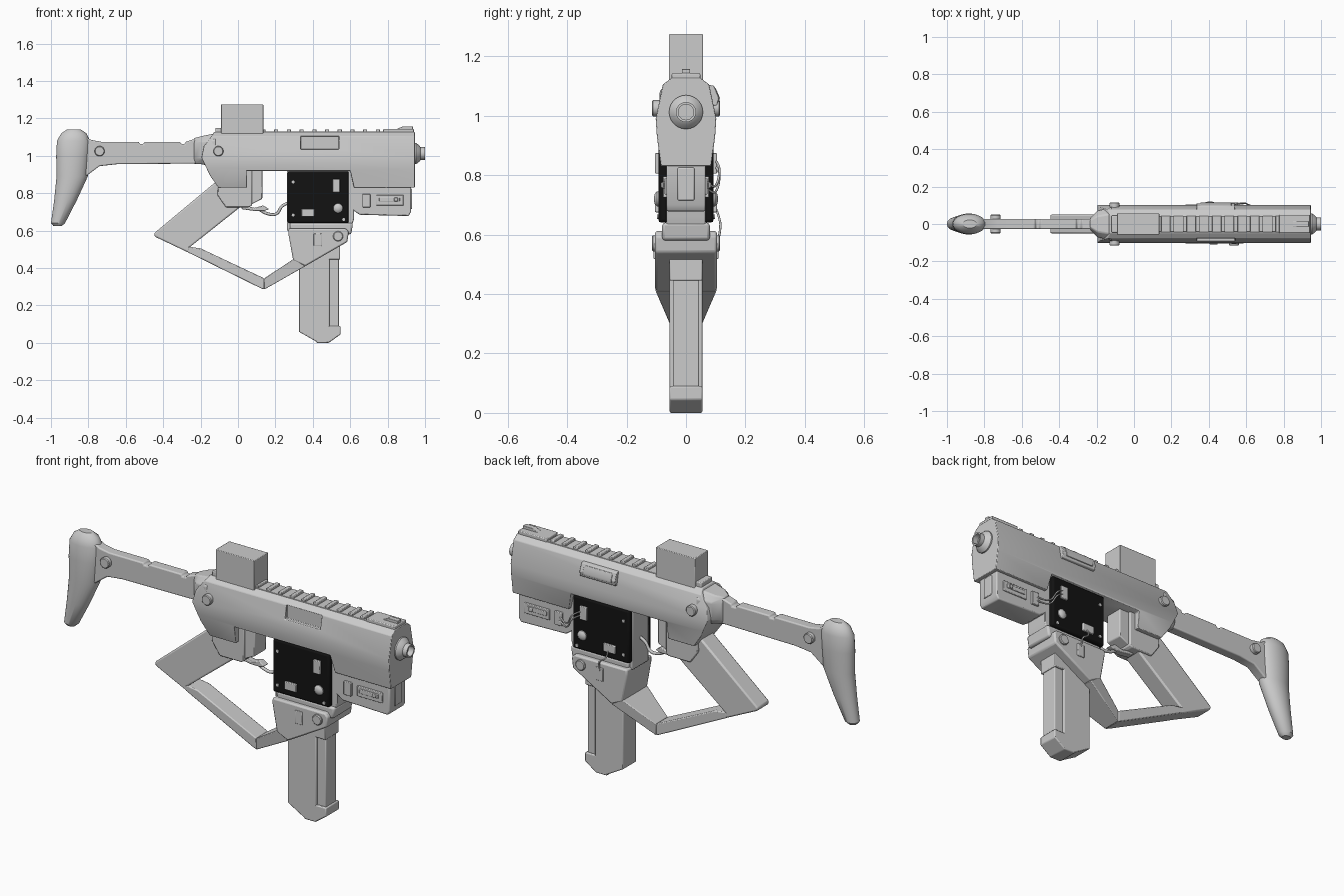
import bpy, bmesh, math
from mathutils import Vector

black = bpy.data.materials.new("black_panel")
black.diffuse_color = (0.006, 0.006, 0.006, 1)


def finish(name, bm, bevel=0, segs=2):
    bmesh.ops.recalc_face_normals(bm, faces=bm.faces)
    me = bpy.data.meshes.new(name)
    bm.to_mesh(me)
    bm.free()
    ob = bpy.data.objects.new(name, me)
    bpy.context.collection.objects.link(ob)
    bpy.ops.object.select_all(action='DESELECT')
    ob.select_set(True)
    bpy.context.view_layer.objects.active = ob
    bpy.ops.object.shade_smooth_by_angle(angle=math.radians(35))
    if bevel:
        m = ob.modifiers.new("bevel", 'BEVEL')
        m.width, m.segments, m.limit_method = bevel, segs, 'ANGLE'
        m.angle_limit = math.radians(32)
    return ob


def loft(name, rings, bevel=0, segs=2):
    """Skin a list of equal-length closed rings and cap the ends."""
    bm = bmesh.new()
    rs = [[bm.verts.new(p) for p in r] for r in rings]
    n = len(rs[0])
    for a, b in zip(rs, rs[1:]):
        for i in range(n):
            bm.faces.new((a[i], a[(i + 1) % n], b[(i + 1) % n], b[i]))
    bm.faces.new(rs[0])
    bm.faces.new(rs[-1][::-1])
    return finish(name, bm, bevel, segs)


def prism(name, pts, y0, y1, bevel=0.005, segs=2):
    return loft(name, [[(x, y, z) for x, z in pts] for y in (y0, y1)], bevel, segs)


def box(name, x0, x1, y0, y1, z0, z1, bevel=0.004):
    return prism(name, [(x0, z0), (x1, z0), (x1, z1), (x0, z1)], y0, y1, bevel)


def lathe(name, centre, axis, prof, n=28):
    """Round part: prof is (distance along axis, radius)."""
    q = Vector(axis).to_track_quat('Z', 'Y')
    rings = [[Vector(centre) + q @ Vector((r * math.cos(2 * math.pi * i / n),
             r * math.sin(2 * math.pi * i / n), d)) for i in range(n)] for d, r in prof]
    return loft(name, rings)


def pin(name, x, z, h, r=0.027):
    return lathe(name, (x, 0, z), (0, 1, 0), [(-h, r - .004), (-h + .004, r), (h - .004, r), (h, r - .004)])


def wire(name, pts, r=0.004):
    cu = bpy.data.curves.new(name, 'CURVE')
    cu.dimensions, cu.bevel_depth, cu.bevel_resolution, cu.resolution_u = '3D', r, 2, 6
    cu.use_fill_caps = True
    sp = cu.splines.new('BEZIER')
    sp.bezier_points.add(len(pts) - 1)
    for b, p in zip(sp.bezier_points, pts):
        b.co = p
        b.handle_left_type = b.handle_right_type = 'AUTO'
    bpy.context.collection.objects.link(bpy.data.objects.new(name, cu))


def boolean(ob, cutter, op):
    m = ob.modifiers.new(op.lower(), 'BOOLEAN')
    m.object, m.operation, m.solver = cutter, op, 'EXACT'
    cutter.hide_render = True
    cutter.hide_set(True)
    cutter.display_type = 'WIRE'
    ob.modifiers.move(len(ob.modifiers) - 1, 0)


# Receiver: chamfered section along x, trimmed by its side outline
half = [(0.08, 0.80), (0.098, 0.93), (0.102, 0.99), (0.078, 1.105), (0.048, 1.127)]
sec = half + [(-y, z) for y, z in half[::-1]]
receiver = loft("receiver", [[(x, y, z) for y, z in sec] for x in (-0.3, 0.945)], 0.01)
outline = prism("receiver_outline_helper", [(-0.195, 0.99), (-0.15, 0.895), (-0.105, 0.83), (0.045, 0.83),
                (0.045, 0.92), (0.60, 0.92), (0.62, 0.83), (0.945, 0.83), (0.95, 1.2), (-0.1, 1.2),
                (-0.135, 1.115), (-0.183, 1.05)], -0.2, 0.2, 0)
port_cut = box("port_cutter", 0.335, 0.54, -0.2, -0.072, 1.035, 1.105, 0)
boolean(receiver, port_cut, 'DIFFERENCE')
boolean(receiver, outline, 'INTERSECT')

# Port cover on the far side, sloped with the wall
loft("port_cover", [[(x, y, z) for y, z in ((0.08, 1.03), (0.105, 1.035), (0.111, 1.06), (0.095, 1.10), (0.07, 1.105))]
                    for x in (0.335, 0.54)], 0.003)
loft("port_cover_inset", [[(x, y, z) for y, z in ((0.09, 1.045), (0.112, 1.047), (0.114, 1.06), (0.1, 1.093), (0.08, 1.093))]
                          for x in (0.355, 0.52)], 0.002)

# Top rail and sights
box("rail_base", 0.1, 0.80, -0.045, 0.045, 1.11, 1.13, 0.002)
for i in range(10):
    x = 0.125 + i * 0.068
    box(f"rail_tooth_{i}", x, x + 0.022, -0.042, 0.042, 1.12, 1.142, 0.003)
box("front_sight_base", 0.775, 0.94, -0.048, 0.048, 1.11, 1.143)
prism("front_sight", [(0.82, 1.13), (0.935, 1.13), (0.935, 1.157), (0.88, 1.157)], -0.014, 0.014, 0.002)
box("rear_sight", -0.12, -0.085, -0.045, 0.045, 1.08, 1.15)
box("top_block", -0.09, 0.135, -0.057, 0.057, 1.02, 1.275, 0.003)

# Muzzle
lathe("muzzle", (0.94, 0, 1.012), (1, 0, 0), [(0, .057), (.012, .057), (.03, .043), (.036, .034),
      (.06, .034), (.06, .026), (.03, .026)])

# Lower housing with black panels and fittings on both sides
prism("lower_housing", [(0.262, 0.60), (0.60, 0.60), (0.62, 0.66), (0.62, 0.94), (0.262, 0.94)], -0.066, 0.066)
for s, side in ((-1, "near"), (1, "far")):
    def sbox(n, x0, x1, z0, z1, a, b, bev=0.003):
        return box(f"{side}_{n}", x0, x1, min(s * a, s * b), max(s * a, s * b), z0, z1, bev)
    p = sbox("black_panel", 0.265, 0.592, 0.64, 0.917, 0.06, 0.093, 0.01)
    p.data.materials.append(black)
    sbox("panel_block_tall", 0.505, 0.545, 0.805, 0.875, 0.09, 0.104)
    sbox("panel_block_wide", 0.34, 0.408, 0.675, 0.717, 0.09, 0.104)
    lathe(f"{side}_panel_knob", (0.535, s * 0.09, 0.72), (0, s, 0), [(0, .026), (.008, .025), (.015, .017), (.018, .006)])
    for i, (x, z) in enumerate(((0.295, 0.86), (0.295, 0.683), (0.565, 0.66))):
        lathe(f"{side}_panel_screw_{i}", (x, s * 0.09, z), (0, s, 0), [(0, .008), (.007, .008)], 12)
    sbox("latch", 0.405, 0.447, 0.517, 0.585, 0.1, 0.109)
    sbox("fore_block_switch", 0.665, 0.708, 0.725, 0.795, 0.06, 0.078)
    sbox("fore_block_plate", 0.74, 0.885, 0.735, 0.79, 0.06, 0.073)
    sbox("fore_block_slider", 0.755, 0.865, 0.755, 0.778, 0.06, 0.078)
    sbox("fore_block_button", 0.835, 0.855, 0.757, 0.776, 0.06, 0.084)

# Block under the barrel
prism("fore_block", [(0.60, 0.72), (0.65, 0.685), (0.912, 0.678), (0.925, 0.70), (0.925, 0.85), (0.60, 0.85)], -0.066, 0.066, 0.006)
box("fore_block_face", 0.91, 0.93, -0.028, 0.028, 0.715, 0.825)

# Trigger housing, trigger and its guard strip
prism("trigger_housing", [(-0.105, 0.87), (-0.11, 0.79), (-0.065, 0.725), (0.06, 0.725), (0.075, 0.735), (0.075, 0.95), (-0.1, 0.95)], -0.06, 0.06)
prism("trigger_housing_front", [(0.05, 0.73), (0.13, 0.77), (0.13, 0.95), (0.05, 0.95)], -0.048, 0.048)
prism("trigger", [(0.02, 0.735), (0.02, 0.715), (0.09, 0.705), (0.14, 0.705), (0.165, 0.715), (0.135, 0.735), (0.09, 0.722)], -0.018, 0.018, 0.004)
wire("trigger_hook", [(0.11, 0, 0.715), (0.16, 0, 0.69), (0.205, 0, 0.69), (0.235, 0, 0.73), (0.27, 0, 0.75)], 0.008)

# Rear grip, guard bars and magazine well
prism("rear_grip", [(-0.12, 0.86), (-0.45, 0.585), (-0.445, 0.568), (-0.255, 0.478), (-0.26, 0.51), (0.015, 0.728), (0.0, 0.80)], -0.05, 0.05, 0.008)
prism("guard_bar_rear", [(-0.27, 0.515), (-0.27, 0.485), (0.12, 0.293), (0.14, 0.285), (0.14, 0.345), (-0.20, 0.505)], -0.05, 0.05, 0.005)
front_bar = [(0.14, 0.285), (0.36, 0.41), (0.30, 0.45), (0.14, 0.345)]
loft("guard_bar_front", [[(x, s * (0.05 if x < 0.2 else 0.103), z) for x, z in front_bar] for s in (-1, 1)], 0.004)
prism("magazine_well", [(0.36, 0.41), (0.585, 0.54), (0.592, 0.595), (0.575, 0.612), (0.27, 0.612), (0.27, 0.58), (0.295, 0.44)], -0.104, 0.104, 0.008)
prism("well_collar", [(0.285, 0.58), (0.605, 0.58), (0.615, 0.64), (0.275, 0.64)], -0.08, 0.08, 0.01)

# Magazine with a narrower front strip
prism("magazine", [(0.325, 0.54), (0.325, 0.06), (0.42, 0.006), (0.49, 0.006), (0.49, 0.54)], -0.055, 0.055)
box("magazine_front", 0.48, 0.54, -0.044, 0.044, 0.05, 0.47)
box("magazine_top", 0.48, 0.545, -0.055, 0.055, 0.445, 0.54)
prism("magazine_foot", [(0.42, 0.0), (0.485, 0.0), (0.548, 0.045), (0.548, 0.09), (0.42, 0.09)], -0.055, 0.055)

# Stock arm with two notches, its hub, and the rounded butt
prism("stock_arm", [(-0.83, 1.11), (-0.785, 1.085), (-0.73, 1.075), (-0.53, 1.075), (-0.525, 1.063), (-0.505, 1.063),
      (-0.50, 1.075), (-0.31, 1.075), (-0.305, 1.063), (-0.285, 1.063), (-0.28, 1.075), (-0.20, 1.1), (-0.1, 1.1),
      (-0.1, 0.96), (-0.65, 0.955), (-0.74, 0.945), (-0.80, 0.90), (-0.83, 0.88)], -0.027, 0.027, 0.012, 3)
loft("stock_hub", [[(x, hy * a, zc + hz * b) for a, b in ((-1, -.6), (-.6, -1), (.6, -1), (1, -.6), (1, .6), (.6, 1), (-.6, 1), (-1, .6))]
                   for x, hy, zc, hz in ((-0.235, .03, 1.025, .07), (-0.195, .07, 1.03, .075), (-0.12, .09, 1.03, .09))], 0.006)
butt = ((.625, -.987, -.942, .02), (.64, -1, -.925, .034), (.76, -.983, -.863, .046), (.89, -.97, -.803, .055),
        (1.0, -.972, -.795, .056), (1.08, -.968, -.79, .054), (1.12, -.945, -.81, .043), (1.14, -.915, -.84, .022))
loft("stock_butt", [[((a + b) / 2 + (b - a) / 2 * math.cos(t), h * math.sin(t), z)
                     for t in (2 * math.pi * i / 28 for i in range(28))] for z, a, b, h in butt])

# Cross pins
pin("stock_pin", -0.74, 1.025, 0.05)
pin("receiver_pin", -0.105, 1.025, 0.115)
pin("well_pin", 0.535, 0.57, 0.115)

# Loose wires on the far side
for i, dz in enumerate((0, 0.02)):
    wire(f"fore_wire_{i}", [(0.535, 0.1, 0.83 + dz), (0.58, 0.112, 0.80 + dz), (0.62, 0.1, 0.745 + dz), (0.68, 0.075, 0.75 + dz)])
wire("latch_wire", [(0.38, 0.1, 0.69), (0.385, 0.113, 0.65), (0.42, 0.115, 0.62), (0.425, 0.106, 0.57)])
